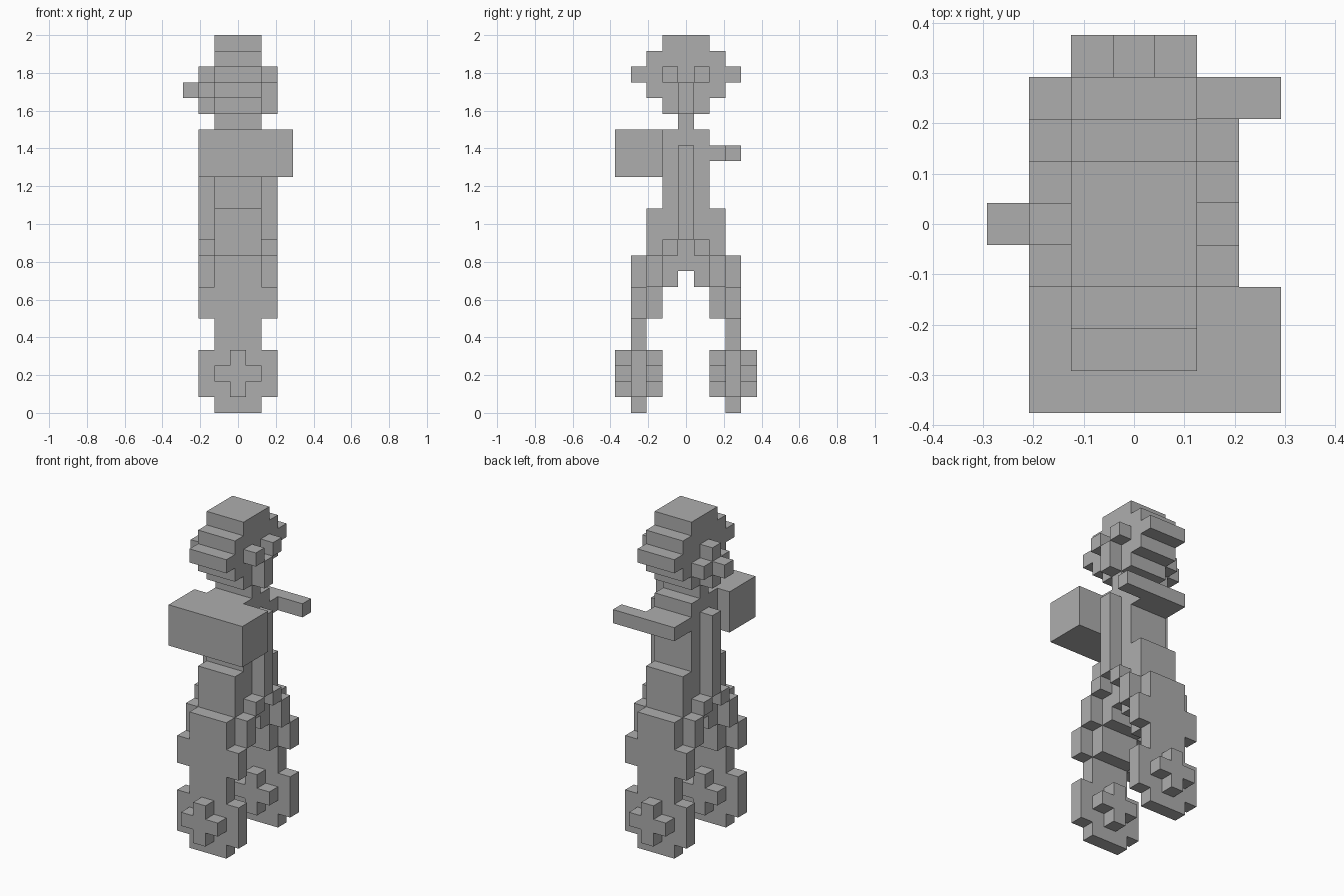
import bpy
import bmesh
from mathutils import Vector

default_cube = bpy.data.objects.get("Cube")
if default_cube:
    bpy.data.objects.remove(default_cube, do_unlink=True)

UNIT = 1 / 12  # edge length of one block

grey = bpy.data.materials.new("mid grey")
grey.use_nodes = True
colour = (0.42, 0.42, 0.42, 1)
grey.diffuse_color = colour
grey.node_tree.nodes["Principled BSDF"].inputs["Base Color"].default_value = colour


def block(x, y, z):
    """Cells of a solid block; each argument is an inclusive (first, last) pair."""
    return {(i, j, k)
            for i in range(x[0], x[1] + 1)
            for j in range(y[0], y[1] + 1)
            for k in range(z[0], z[1] + 1)}


def wide(half, y, z):
    """Block centred on x."""
    return block((-half, half), y, z)


def flip(cells, axis):
    return {tuple(-v if n == axis else v for n, v in enumerate(c)) for c in cells}


def both_sides(cells):
    return cells | flip(cells, 0)


parts = {}

# Head: stacked steps with side bumps, and a thin neck
parts["head"] = (wide(1, (-1, 1), (19, 23)) | wide(1, (-2, 2), (20, 22))
                 | wide(1, (-3, 3), (21, 21)))
parts["neck"] = wide(1, (0, 0), (18, 18))

# Face on the -x side: cross with a nose in the middle
parts["face_cross"] = block((-2, -2), (0, 0), (19, 21)) | block((-2, -2), (-1, 1), (20, 20))
parts["nose"] = block((-3, -3), (0, 0), (20, 20))

# Opposite side of the head: two studs and a centre strip
stud = block((2, 2), (1, 1), (21, 21))
parts["head_studs"] = stud | flip(stud, 1)
parts["head_strip"] = block((2, 2), (0, 0), (19, 20))

# Torso, chest box and bent arm
parts["torso"] = wide(1, (-1, 1), (9, 17))
parts["chest_box"] = block((-2, 3), (-4, -2), (15, 17))
parts["arm"] = wide(1, (2, 2), (16, 16)) | block((-1, 3), (3, 3), (16, 16))
parts["side_strips"] = both_sides(block((2, 2), (0, 0), (11, 16)))

# Front and back legs, built at the back (+y) and mirrored
leg_parts = {
    "hip": wide(1, (1, 1), (8, 8)) | wide(1, (2, 2), (6, 12)),
    "hip_studs": both_sides(block((2, 2), (1, 1), (10, 10))),
    "thigh_plates": both_sides(block((2, 2), (2, 2), (8, 9))),
    "leg": wide(1, (3, 3), (5, 9)) | wide(2, (3, 3), (6, 7)),
    "wheel": wide(1, (3, 3), (0, 4)) | wide(2, (3, 3), (1, 3)),
}
for y in (2, 4):
    side = "inner" if y == 2 else "outer"
    leg_parts[side + "_hub"] = wide(0, (y, y), (1, 3)) | wide(1, (y, y), (2, 2))
for name, cells in leg_parts.items():
    parts["back_" + name] = cells
    parts["front_" + name] = flip(cells, 1)

solid = set().union(*parts.values())
used = set()


def build(name, cells):
    """Skin the cells, leaving out faces buried inside the model."""
    bm = bmesh.new()
    for cell in sorted(cells):
        centre = Vector(cell) + Vector((0, 0, 0.5))
        for axis in range(3):
            for sign in (-1, 1):
                n = Vector((0, 0, 0))
                n[axis] = sign
                if tuple(int(v) for v in Vector(cell) + n) in solid:
                    continue
                u = Vector((0, 0, 0))
                u[(axis + 1) % 3] = 0.5
                v = n.cross(u)
                mid = centre + n / 2
                corners = (mid - u - v, mid + u - v, mid + u + v, mid - u + v)
                bm.faces.new([bm.verts.new(c * UNIT) for c in corners])
    bmesh.ops.remove_doubles(bm, verts=bm.verts[:], dist=0.001)
    bmesh.ops.dissolve_limit(bm, angle_limit=0.01, verts=bm.verts[:], edges=bm.edges[:])
    mesh = bpy.data.meshes.new(name)
    bm.to_mesh(mesh)
    bm.free()
    mesh.materials.append(grey)
    bpy.context.collection.objects.link(bpy.data.objects.new(name, mesh))


for name, cells in parts.items():
    build(name, cells - used)
    used |= cells
